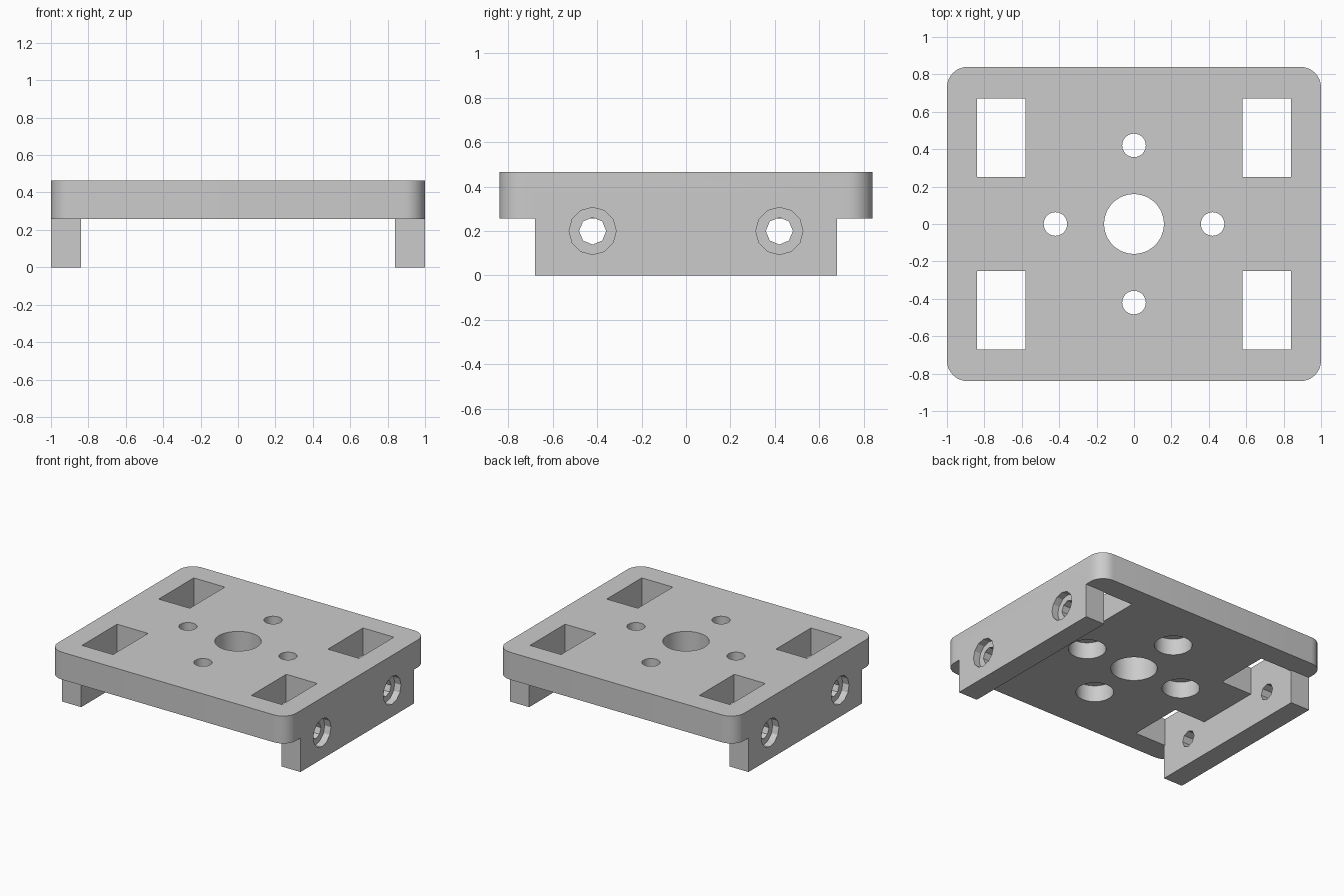
import bpy
import bmesh
import math
from mathutils import Matrix, Vector

cube = bpy.data.objects.get("Cube")
if cube:
    bpy.data.objects.remove(cube, do_unlink=True)

grey = bpy.data.materials.new("light_grey")
grey.use_nodes = True
grey.diffuse_color = (0.6, 0.6, 0.6, 1)
grey.node_tree.nodes["Principled BSDF"].inputs["Base Color"].default_value = (0.6, 0.6, 0.6, 1)

PLATE_Z, TOP_Z = 0.257, 0.465   # underside and top of the plate
HALF_Y, LEG_X = 0.84, 0.84
PITCH = 0.42                    # distance of the screw holes from the middle


def add_object(name, bm):
    mesh = bpy.data.meshes.new(name)
    bmesh.ops.recalc_face_normals(bm, faces=bm.faces)
    bm.to_mesh(mesh)
    bm.free()
    mesh.materials.append(grey)
    obj = bpy.data.objects.new(name, mesh)
    bpy.context.collection.objects.link(obj)
    return obj


def box(name, low, high):
    low, high = Vector(low), Vector(high)
    bm = bmesh.new()
    bmesh.ops.create_cube(bm, size=1, matrix=Matrix.Translation((low + high) / 2)
                          @ Matrix.Diagonal((*(high - low), 1)))
    return add_object(name, bm)


def cylinder(name, start, end, radius, sides):
    start, end = Vector(start), Vector(end)
    axis = end - start
    turn = axis.to_track_quat('Z', 'Y').to_matrix().to_4x4()
    bm = bmesh.new()
    bmesh.ops.create_cone(bm, cap_ends=True, segments=sides, radius1=radius, radius2=radius,
                          depth=axis.length,
                          matrix=Matrix.Translation((start + end) / 2) @ turn)
    return add_object(name, bm)


def combine(target, tool, operation):
    mod = target.modifiers.new(operation.lower(), 'BOOLEAN')
    mod.operation = operation
    mod.solver = 'EXACT'
    mod.object = tool
    tool.hide_render = True
    bpy.context.view_layer.objects.active = target
    bpy.ops.object.modifier_apply(modifier=mod.name)
    bpy.data.objects.remove(tool, do_unlink=True)


# Plate with rounded vertical corners
plate = box("mounting_plate", (-1, -HALF_Y, PLATE_Z), (1, HALF_Y, TOP_Z))
bm = bmesh.new()
bm.from_mesh(plate.data)
uprights = [e for e in bm.edges if abs(e.verts[0].co.z - e.verts[1].co.z) > 0.1]
bmesh.ops.bevel(bm, geom=uprights, offset=0.11, segments=8, profile=0.5, affect='EDGES')
bm.to_mesh(plate.data)
bm.free()

# Side legs, flush with the plate's ends
for s in (-1, 1):
    xs = sorted((s * LEG_X, s))
    leg = box("side_leg", (xs[0], -0.68, 0), (xs[1], 0.68, 0.36))
    combine(plate, leg, 'UNION')

# Rectangular windows
for sx in (-1, 1):
    for sy in (-1, 1):
        xs = sorted((sx * 0.58, sx * LEG_X))
        ys = sorted((sy * 0.25, sy * 0.67))
        combine(plate, box("window_cutter", (xs[0], ys[0], PLATE_Z - 0.1),
                           (xs[1], ys[1], 0.6)), 'DIFFERENCE')

# Centre bore and four screw holes, counterbored from below
combine(plate, cylinder("bore_cutter", (0, 0, 0.1), (0, 0, 0.6), 0.16, 48), 'DIFFERENCE')
for i in range(4):
    x, y = PITCH * math.cos(i * math.pi / 2), PITCH * math.sin(i * math.pi / 2)
    for radius, top in ((0.063, 0.6), (0.13, PLATE_Z + 0.125)):
        combine(plate, cylinder("screw_cutter", (x, y, 0.1), (x, y, top), radius, 32), 'DIFFERENCE')

# Leg screw holes, counterbored from outside
for sx in (-1, 1):
    for sy in (-1, 1):
        y = sy * PITCH
        for radius, inner, sides in ((0.061, 0.75, 8), (0.106, 0.948, 12)):
            combine(plate, cylinder("leg_screw_cutter", (sx * inner, y, 0.2), (sx * 1.1, y, 0.2),
                                    radius, sides), 'DIFFERENCE')

# Smooth the round walls, keep the hard edges
bpy.ops.object.select_all(action='DESELECT')
plate.select_set(True)
bpy.context.view_layer.objects.active = plate
bpy.ops.object.shade_smooth_by_angle(angle=math.radians(25))
